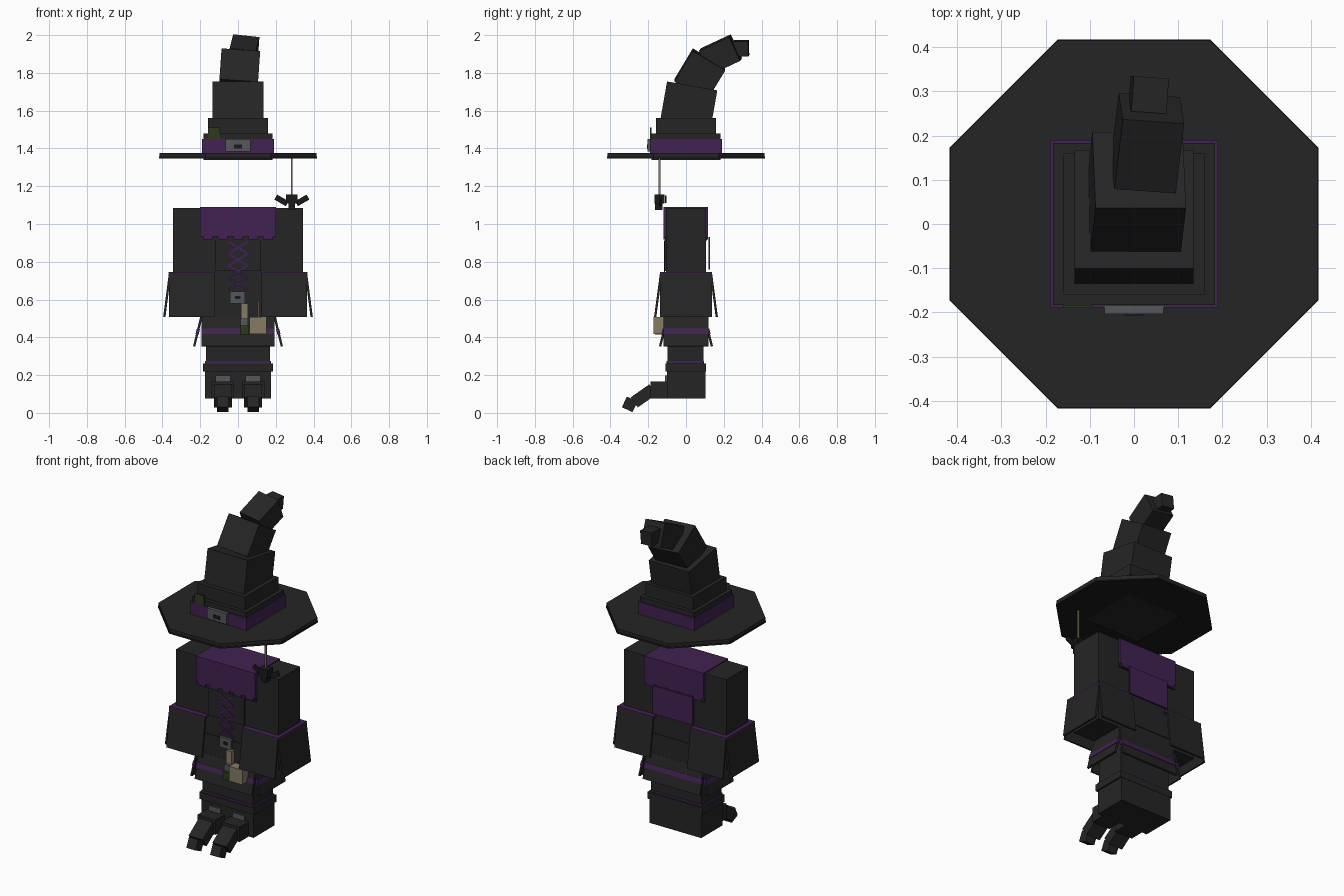
import bpy, bmesh, math
from mathutils import Matrix, Vector, Euler

if "Cube" in bpy.data.objects:
    bpy.data.objects.remove(bpy.data.objects["Cube"])


def material(name, rgb):
    m = bpy.data.materials.new(name)
    m.diffuse_color = (*rgb, 1)
    m.use_nodes = True
    m.node_tree.nodes["Principled BSDF"].inputs["Base Color"].default_value = m.diffuse_color
    return m


CLOTH = material("charcoal cloth", (0.0185, 0.0185, 0.0185))
BLACK = material("black trim", (0.010, 0.010, 0.010))
PURPLE = material("purple cloth", (0.054, 0.016, 0.085))
LACE = material("purple lace", (0.06, 0.012, 0.11))
GREY = material("grey metal", (0.09, 0.095, 0.105))
TAN = material("tan leather", (0.24, 0.20, 0.13))
GREEN = material("dark green", (0.026, 0.040, 0.012))


def box(name, center, size, mat=CLOTH, rot=(0, 0, 0), matrix=None):
    """Box from centre, size and rotation in degrees."""
    bm = bmesh.new()
    bmesh.ops.create_cube(bm, size=1)
    bm.transform(Matrix.Diagonal((*size, 1)))
    r = matrix or Euler([math.radians(a) for a in rot]).to_matrix().to_4x4()
    bm.transform(Matrix.Translation(center) @ r)
    me = bpy.data.meshes.new(name)
    bm.to_mesh(me)
    bm.free()
    me.materials.append(mat)
    ob = bpy.data.objects.new(name, me)
    bpy.context.collection.objects.link(ob)
    return ob


def span(name, x, y, z, mat=CLOTH):
    """Box from its ranges on the three axes."""
    return box(name, [(a + b) / 2 for a, b in (x, y, z)],
               [b - a for a, b in (x, y, z)], mat)


def flare(name, turn, cx, r0, z0, r1, z1, width, mat=CLOTH, thick=0.012):
    """Hanging panel that leans outwards; turn 0 faces -y, 90 faces +x."""
    rz = Matrix.Rotation(math.radians(turn), 4, 'Z')
    rx = Matrix.Rotation(-math.atan2(r1 - r0, z0 - z1), 4, 'X')
    c = rz @ Vector((0, -(r0 + r1) / 2, 0)) + Vector((cx, 0, (z0 + z1) / 2))
    return box(name, c, (width, thick, math.hypot(r1 - r0, z0 - z1)), mat, matrix=rz @ rx)


# Hat brim: octagon plate with a darker rim
def octagon(name, apothem, z0, z1, mat):
    bm = bmesh.new()
    r = apothem / math.cos(math.pi / 8)
    bmesh.ops.create_cone(bm, cap_ends=True, segments=8, radius1=r, radius2=r, depth=z1 - z0)
    bm.transform(Matrix.Translation((0, 0, (z0 + z1) / 2)) @ Matrix.Rotation(math.pi / 8, 4, 'Z'))
    me = bpy.data.meshes.new(name)
    bm.to_mesh(me)
    bm.free()
    me.materials.append(mat)
    bpy.context.collection.objects.link(bpy.data.objects.new(name, me))


octagon("hat_brim", 0.415, 1.357, 1.376, CLOTH)
octagon("hat_brim_underside", 0.417, 1.347, 1.358, BLACK)

# Hat crown: stacked steps, then a bent stack of boxes
span("hat_band", (-0.19, 0.19), (-0.19, 0.19), (1.37, 1.45), PURPLE)
span("hat_step_low", (-0.183, 0.183), (-0.183, 0.183), (1.34, 1.48))
span("hat_step_high", (-0.16, 0.16), (-0.16, 0.16), (1.47, 1.56))
box("hat_crown_low", (0, 0.015, 1.63), (0.27, 0.27, 0.205), rot=(-10, 0, 0))
box("hat_crown_mid", (0.006, 0.073, 1.79), (0.205, 0.2, 0.19), rot=(-31, 4, 0))
box("hat_crown_high", (0.03, 0.183, 1.897), (0.14, 0.14, 0.175), rot=(-65, 6, -4))
box("hat_tip", (0.033, 0.292, 1.93), (0.08, 0.08, 0.08), rot=(0, 5, -4))
span("hat_buckle", (-0.067, 0.067), (-0.204, -0.185), (1.385, 1.45), GREY)
span("hat_buckle_hole", (-0.022, 0.022), (-0.207, -0.20), (1.40, 1.422), BLACK)
span("hat_leaf", (-0.16, -0.095), (-0.19, -0.183), (1.45, 1.51), GREEN)

# Bat charm hanging from the brim
span("charm_string", (0.28, 0.289), (-0.145, -0.136), (1.14, 1.36), TAN)
span("bat_head", (0.255, 0.315), (-0.166, -0.114), (1.108, 1.155), BLACK)
span("bat_body", (0.268, 0.302), (-0.163, -0.125), (1.075, 1.11), BLACK)
span("bat_back", (0.262, 0.308), (-0.112, -0.104), (1.11, 1.15), BLACK)
for s in (-1, 1):
    box("bat_wing", (0.285 + s * 0.055, -0.135, 1.125), (0.07, 0.008, 0.03), BLACK, (0, -s * 30, 0))

# Torso, collar and back flap
span("torso", (-0.2, 0.2), (-0.105, 0.105), (0.485, 1.08))
span("collar", (-0.2, 0.2), (-0.12, 0.117), (0.935, 1.09), PURPLE)
for i in range(5):
    x = -0.16 + 0.08 * i
    span("collar_scallop", (x - 0.025, x + 0.025), (-0.12, 0.117), (0.918, 0.936), PURPLE)
span("collar_hem", (-0.203, 0.2), (-0.112, 0.112), (0.912, 0.937))
span("back_flap", (-0.135, 0.135), (0.118, 0.128), (0.76, 0.93), PURPLE)
span("bodice_front", (-0.12, 0.12), (-0.113, -0.10), (0.75, 0.915))

# Crossed bodice laces
for i in range(4):
    for s in (-1, 1):
        box("lace", (0, -0.115, 0.683 + 0.064 * i), (0.115, 0.005, 0.010), LACE, (0, s * 32, 0))

# Belt, buckle and hanging pouches
span("belt", (-0.205, 0.205), (-0.11, 0.11), (0.585, 0.632))
span("belt_buckle", (-0.042, 0.037), (-0.12, -0.105), (0.58, 0.642), GREY)
span("belt_buckle_hole", (-0.016, 0.012), (-0.123, -0.118), (0.602, 0.62), BLACK)
span("scroll", (0.015, 0.052), (-0.135, -0.11), (0.5, 0.58), TAN)
span("vial_cap", (0.012, 0.052), (-0.15, -0.12), (0.462, 0.5), GREY)
span("vial", (0.01, 0.058), (-0.165, -0.115), (0.415, 0.462), GREEN)
span("pouch", (0.06, 0.15), (-0.172, -0.115), (0.418, 0.508), TAN)
span("pouch_cord", (0.102, 0.11), (-0.125, -0.115), (0.5, 0.59), TAN)

# Arms with open flared sleeves
for s in (-1, 1):
    a, b = sorted((s * 0.2, s * 0.345))
    span("arm", (a, b), (-0.105, 0.105), (0.53, 1.085))
    a, b = sorted((s * 0.125, s * 0.367))
    span("sleeve_trim", (a, b), (-0.138, 0.138), (0.737, 0.747), PURPLE)
    for turn in (0, 180):
        flare("sleeve_panel", turn, s * 0.245, 0.132, 0.74, 0.163, 0.508, 0.24)
    flare("sleeve_side", 90 * s, 0, 0.36, 0.74, 0.39, 0.508, 0.275)

# Skirt: four leaning panels with a stripe
for turn, r0, w in ((0, 0.1, 0.385), (90, 0.195, 0.24), (180, 0.1, 0.385), (270, 0.195, 0.24)):
    flare("skirt_panel", turn, 0, r0, 0.505, r0 + 0.037, 0.352, w)
    flare("skirt_stripe", turn, 0, r0 + 0.0145, 0.445, r0 + 0.022, 0.415, w + 0.004, PURPLE, 0.017)

# Legs and boots with curled-down toes
span("boot_trim", (-0.174, 0.174), (-0.102, 0.095), (0.262, 0.274), PURPLE)
for s in (-1, 1):
    def side(name, x0, x1, y, z, mat=CLOTH):
        return span(name, sorted((s * x0, s * x1)), y, z, mat)
    side("leg", 0, 0.17, (-0.098, 0.092), (0.25, 0.5))
    side("boot_cuff", 0, 0.185, (-0.108, 0.105), (0.22, 0.262))
    side("boot", 0, 0.175, (-0.1, 0.103), (0.075, 0.23))
    side("boot_buckle", 0.04, 0.12, (-0.11, -0.098), (0.167, 0.197), GREY)
    side("boot_foot", 0.02, 0.142, (-0.188, -0.098), (0.075, 0.165))
    box("boot_toe", (s * 0.08, -0.225, 0.09), (0.095, 0.12, 0.065), rot=(35, 0, 0))
    box("boot_toe_tip", (s * 0.08, -0.298, 0.045), (0.062, 0.062, 0.062), rot=(-25, 0, 0))
